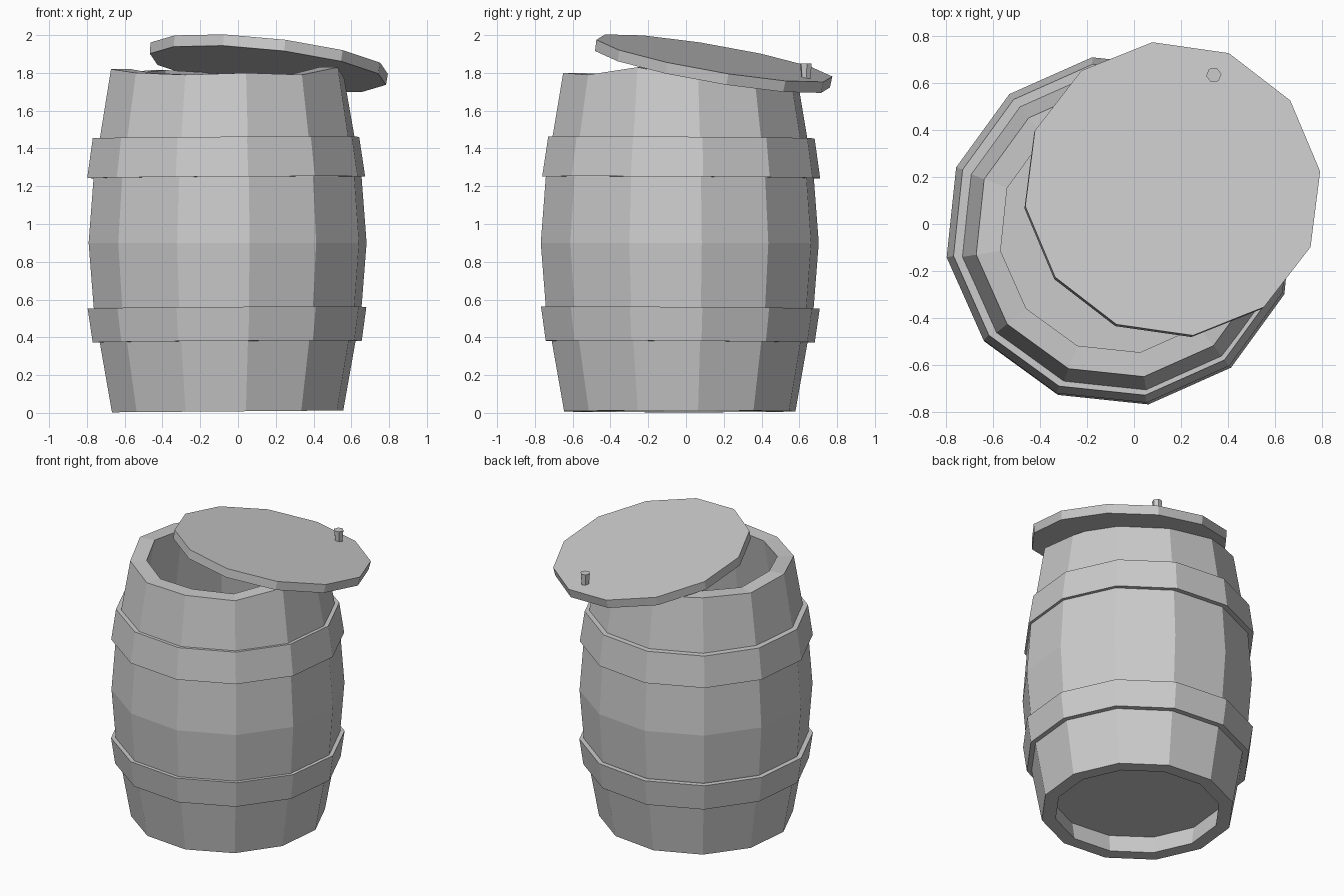
import bpy, math
from mathutils import Matrix, Vector

if "Cube" in bpy.data.objects:
    bpy.data.objects.remove(bpy.data.objects["Cube"])

N = 12
CENTRE = Vector((-0.055, -0.033, 0))


def make(name, verts, faces):
    me = bpy.data.meshes.new(name)
    me.from_pydata(verts, [], faces)
    me.update()
    ob = bpy.data.objects.new(name, me)
    bpy.context.collection.objects.link(ob)
    return ob


def ring(r, z, sides, phase):
    return [Vector((r * math.cos(math.radians(phase) + 2 * math.pi * i / sides),
                    r * math.sin(math.radians(phase) + 2 * math.pi * i / sides), z))
            for i in range(sides)]


def lathe(name, profile, closed, sides=N, phase=9.0, matrix=None, edit=None):
    """Revolve (r, z) points; a closed profile loops, an open one gets end caps."""
    rings = [ring(r, z, sides, phase) for r, z in profile]
    if edit:
        edit(rings)
    m = matrix or Matrix.Translation(CENTRE)
    verts = [m @ v for rg in rings for v in rg]
    k = len(profile)
    faces = []
    for j in range(k if closed else k - 1):
        a, b = j * sides, ((j + 1) % k) * sides
        for i in range(sides):
            n = (i + 1) % sides
            faces.append((a + i, a + n, b + n, b + i))
    if not closed:
        faces.append(tuple(reversed(range(sides))))
        faces.append(tuple(range((k - 1) * sides, k * sides)))
    return make(name, verts, faces)


# Staves: thick bulging wall with a slightly uneven top rim
RIM = [-0.03, 0, 0, 0, 0.015, 0, 0.02, 0, -0.01, 0, -0.01, 0.03]


def uneven(rings):
    for rg in rings[4:6] + rings[6:7]:
        for v, d in zip(rg, RIM):
            if v.z > 1.7:
                v.z += d
    for rg in (rings[0], rings[-1]):
        for v in rg:
            v.z += 0.008 * (v.x + 0.62)


lathe("barrel_body",
      [(0.62, 0.003), (0.718, 0.56), (0.745, 0.90), (0.718, 1.25), (0.625, 1.80),
       (0.52, 1.80), (0.615, 1.25), (0.64, 0.90), (0.615, 0.56), (0.53, 0.003)],
      True, edit=uneven)

# Recessed barrel floor
lathe("barrel_floor", [(0.56, 0.13), (0.565, 0.17)], False)

# Metal hoops, each leaning a touch
tilt = Matrix.Translation(CENTRE) @ Matrix.Rotation(-0.006, 4, 'X') @ Matrix.Rotation(-0.006, 4, 'Y')
lathe("upper_hoop", [(0.745, 1.247), (0.714, 1.458), (0.66, 1.458), (0.69, 1.247)], True, matrix=tilt)
lathe("lower_hoop", [(0.721, 0.377), (0.747, 0.557), (0.69, 0.557), (0.66, 0.377)], True, matrix=tilt)

# Lid resting askew on the rim
normal = Vector((0.112, 0.171, 1)).normalized()
lean = Vector((0, 0, 1)).rotation_difference(normal).to_matrix().to_4x4()
lid_m = Matrix.Translation((0.165, 0.15, 1.878)) @ lean
lathe("lid", [(0.635, -0.06), (0.638, 0)], False, phase=7.3, matrix=lid_m)

# Small peg handle on the lid
lathe("lid_peg", [(0.025, 1.76), (0.033, 1.85)], False, sides=6, phase=8,
      matrix=Matrix.Translation((0.34, 0.635, 0)))
